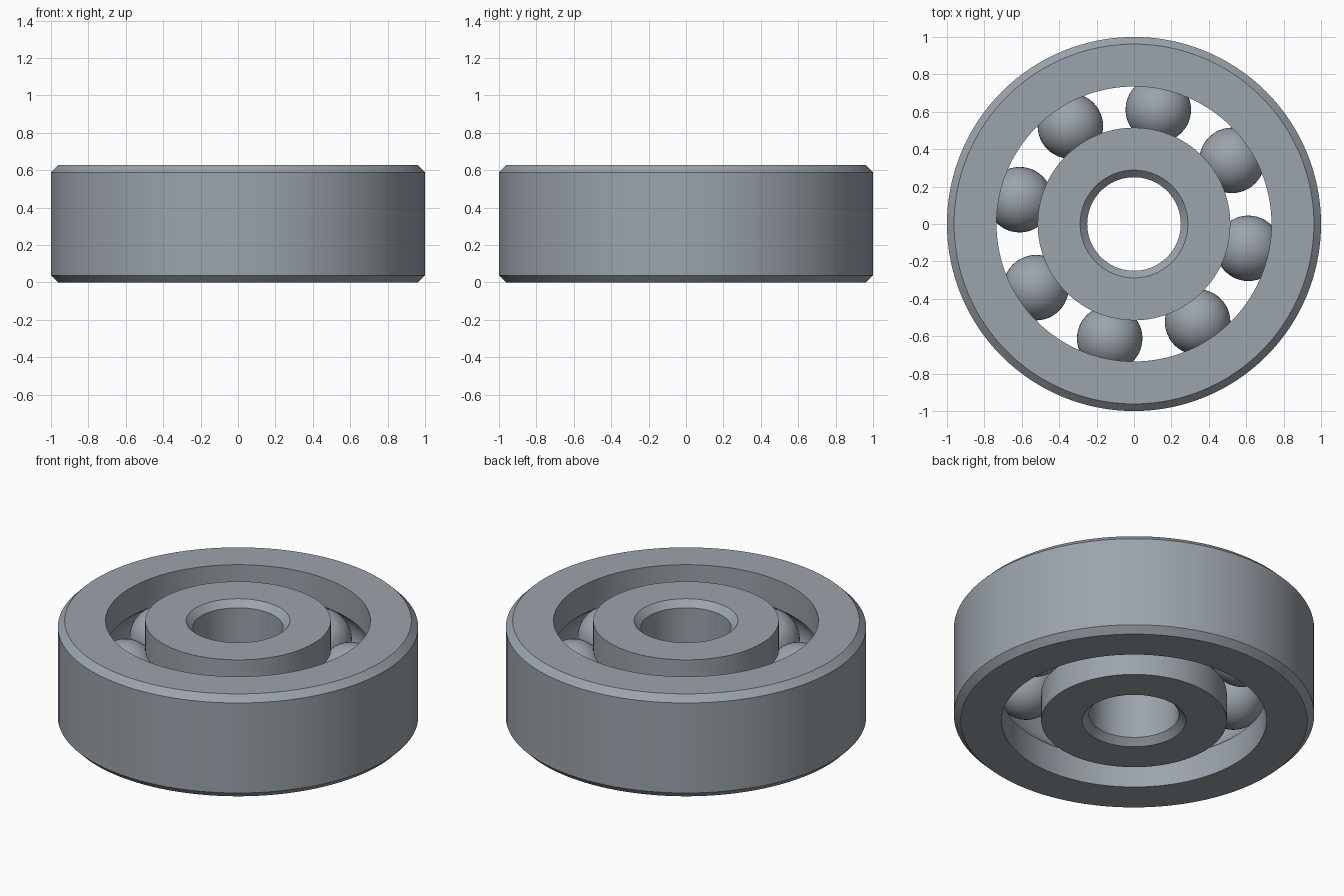
import bpy
import bmesh
from math import acos, cos, sin, pi, radians

HEIGHT = 0.627
MID = HEIGHT / 2
PITCH = 0.625       # radius of the circle of ball centres
BALL = 0.175
GAP = 0.11          # half the gap between the races
CHAMFER = 0.038
SEGMENTS = 128

cube = bpy.data.objects.get("Cube")
if cube:
    bpy.data.objects.remove(cube, do_unlink=True)

steel = bpy.data.materials.new("steel grey")
steel.use_nodes = True
colour = (0.33, 0.37, 0.41, 1)
steel.diffuse_color = colour
steel.node_tree.nodes["Principled BSDF"].inputs["Base Color"].default_value = colour


def finish(obj, angle):
    obj.data.materials.append(steel)
    bpy.ops.object.select_all(action="DESELECT")
    obj.select_set(True)
    bpy.context.view_layer.objects.active = obj
    bpy.ops.object.shade_smooth_by_angle(angle=radians(angle))


def race(name, plain_radius, side):
    """Lathe a race; side is +1 for the outer ring and -1 for the inner."""
    groove_radius = BALL + 0.001
    half = acos(GAP / groove_radius)
    lip = PITCH + side * GAP
    shoulder = plain_radius - side * CHAMFER if side > 0 else plain_radius + CHAMFER
    profile = [(lip, 0), (shoulder, 0), (plain_radius, CHAMFER),
               (plain_radius, HEIGHT - CHAMFER), (shoulder, HEIGHT), (lip, HEIGHT)]
    # Ball groove, swept from its upper edge to its lower edge
    steps = 20
    for i in range(steps + 1):
        a = half - 2 * half * i / steps
        profile.append((PITCH + side * groove_radius * cos(a),
                        MID + groove_radius * sin(a)))
    bm = bmesh.new()
    rings = []
    for k in range(SEGMENTS):
        t = 2 * pi * k / SEGMENTS
        rings.append([bm.verts.new((r * cos(t), r * sin(t), z)) for r, z in profile])
    for k in range(SEGMENTS):
        a, b = rings[k], rings[(k + 1) % SEGMENTS]
        for j in range(len(profile)):
            n = (j + 1) % len(profile)
            bm.faces.new((a[j], b[j], b[n], a[n]))
    bmesh.ops.recalc_face_normals(bm, faces=bm.faces)
    mesh = bpy.data.meshes.new(name)
    bm.to_mesh(mesh)
    bm.free()
    obj = bpy.data.objects.new(name, mesh)
    bpy.context.collection.objects.link(obj)
    finish(obj, 25)


# Races
race("outer_race", 1.0, 1)
race("inner_race", 0.25, -1)

# Ring of balls
for i in range(8):
    t = radians(33 + 45 * i)
    bpy.ops.mesh.primitive_uv_sphere_add(
        segments=48, ring_count=24, radius=BALL,
        location=(PITCH * cos(t), PITCH * sin(t), MID))
    ball = bpy.context.object
    ball.name = f"ball_{i + 1}"
    finish(ball, 60)
